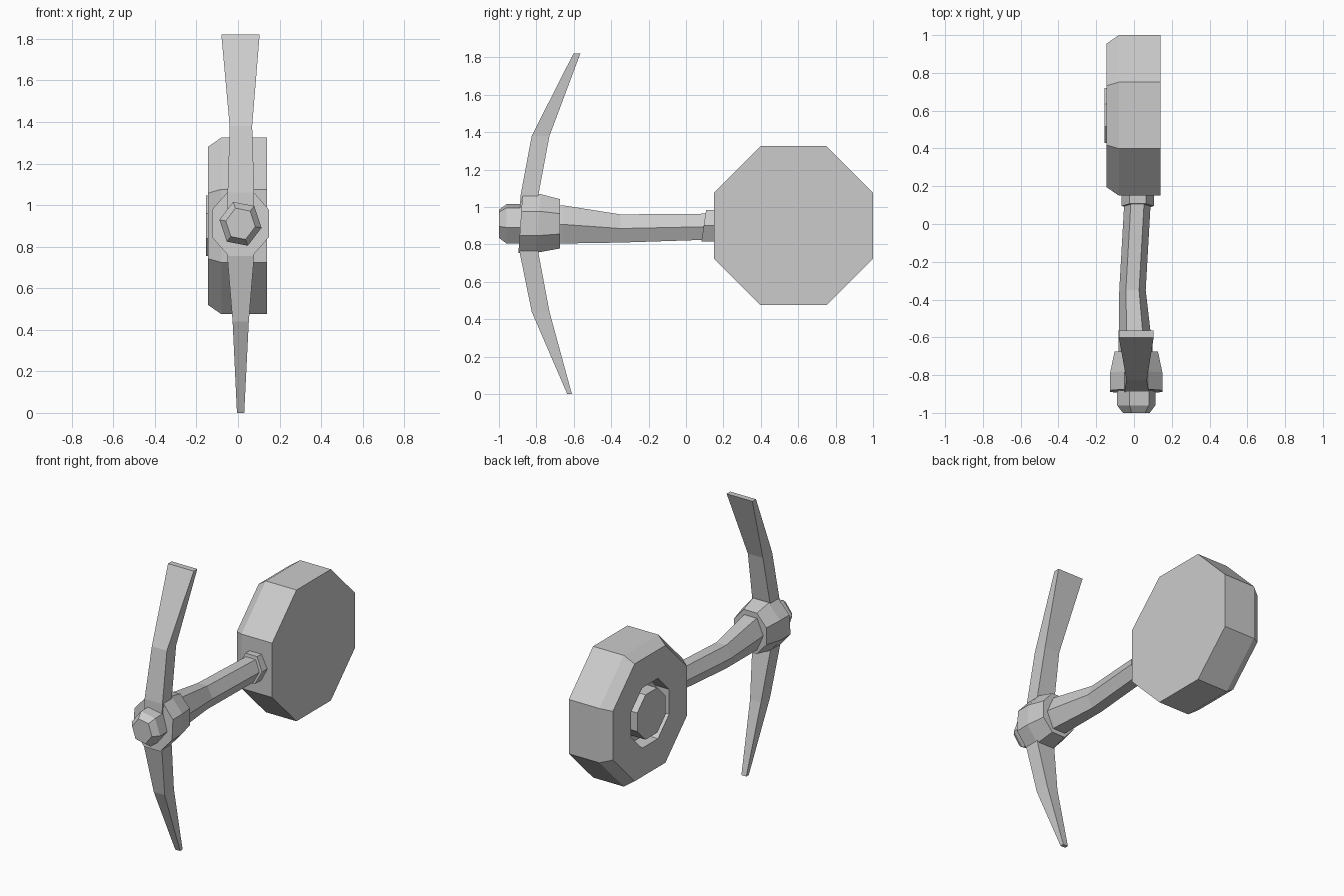
import bpy, bmesh
from math import cos, sin, pi, radians
from mathutils import Vector

if "Cube" in bpy.data.objects:
    bpy.data.objects.remove(bpy.data.objects["Cube"])

grey = bpy.data.materials.new("plain_grey")
grey.use_nodes = True
grey.diffuse_color = (0.6, 0.6, 0.6, 1)
grey.node_tree.nodes["Principled BSDF"].inputs["Base Color"].default_value = grey.diffuse_color


def loft(name, rings):
    """Skin a list of equal-length point rings and cap both ends."""
    bm = bmesh.new()
    loops = [[bm.verts.new(p) for p in ring] for ring in rings]
    for a, b in zip(loops, loops[1:]):
        for i in range(len(a)):
            j = (i + 1) % len(a)
            bm.faces.new((a[i], a[j], b[j], b[i]))
    bm.faces.new(loops[0])
    bm.faces.new(loops[-1])
    bmesh.ops.recalc_face_normals(bm, faces=bm.faces)
    mesh = bpy.data.meshes.new(name)
    bm.to_mesh(mesh)
    bm.free()
    mesh.materials.append(grey)
    obj = bpy.data.objects.new(name, mesh)
    bpy.context.collection.objects.link(obj)
    return obj


def ring_y(y, x, z, rx, rz, sides, turn=0, lean=0):
    """Polygon facing along y; lean shifts y with height."""
    pts = []
    for i in range(sides):
        a = 2 * pi * i / sides + radians(turn)
        dz = rz * sin(a)
        pts.append(Vector((x + rx * cos(a), y + lean * dz, z + dz)))
    return pts


def ring_x(x, apothem):
    """Octagon facing along x, centred on the wheel axis."""
    r = apothem / cos(pi / 8)
    return [Vector((x, 0.575 + r * cos(a), 0.9 + r * sin(a)))
            for a in (pi / 8 + i * pi / 4 for i in range(8))]


def slab(z, x0, x1, y0, y1):
    return [Vector(p) for p in ((x0, y0, z), (x1, y0, z), (x1, y1, z), (x0, y1, z))]


# Octagonal wheel with bevelled rim, recessed channel and raised hub
loft("wheel", [ring_x(x, a) for x, a in (
    (0.14, 0.425), (-0.08, 0.425), (-0.145, 0.38), (-0.145, 0.195),
    (-0.05, 0.195), (-0.05, 0.145), (-0.155, 0.145))])

# Bent six-sided handle
loft("handle", [
    ring_y(0.14, 0.02, 0.895, 0.07, 0.08, 6),
    ring_y(-0.35, -0.008, 0.885, 0.07, 0.087, 6),
    ring_y(-0.66, 0.008, 0.907, 0.09, 0.118, 6),
    ring_y(-0.85, 0.01, 0.907, 0.09, 0.118, 6)])

# Collar where the handle meets the wheel
loft("collar", [
    ring_y(0.095, 0.02, 0.9, 0.085, 0.097, 6, 0, 0.15),
    ring_y(0.17, 0.02, 0.9, 0.085, 0.097, 6)])

# Eight-sided head block, tapered towards the handle
k = 1 / cos(pi / 8)
loft("head_block", [
    ring_y(-0.885, 0.012, 0.912, 0.138 * k, 0.157 * k, 8, 22.5, 0.07),
    ring_y(-0.79, 0.012, 0.912, 0.138 * k, 0.157 * k, 8, 22.5, 0.07),
    ring_y(-0.675, 0.012, 0.91, 0.115 * k, 0.132 * k, 8, 22.5)])

# Twisted hexagonal end cap
loft("end_cap", [
    ring_y(-0.86, 0.012, 0.91, 0.103, 0.112, 6, -10),
    ring_y(-0.96, 0.012, 0.91, 0.103, 0.112, 6, -10),
    ring_y(-1.0, 0.012, 0.91, 0.072, 0.08, 6, -10)])

# Upper blade flares into a chisel edge
loft("upper_blade", [
    slab(0.95, -0.05, 0.078, -0.89, -0.8),
    slab(1.06, -0.05, 0.078, -0.885, -0.79),
    slab(1.38, -0.04, 0.068, -0.825, -0.73),
    slab(1.82, -0.08, 0.104, -0.602, -0.565)])

# Lower blade narrows to a point
loft("lower_blade", [
    slab(0.87, -0.052, 0.078, -0.89, -0.8),
    slab(0.76, -0.052, 0.078, -0.89, -0.79),
    slab(0.44, -0.026, 0.052, -0.825, -0.73),
    slab(0.0, -0.005, 0.03, -0.635, -0.61)])
